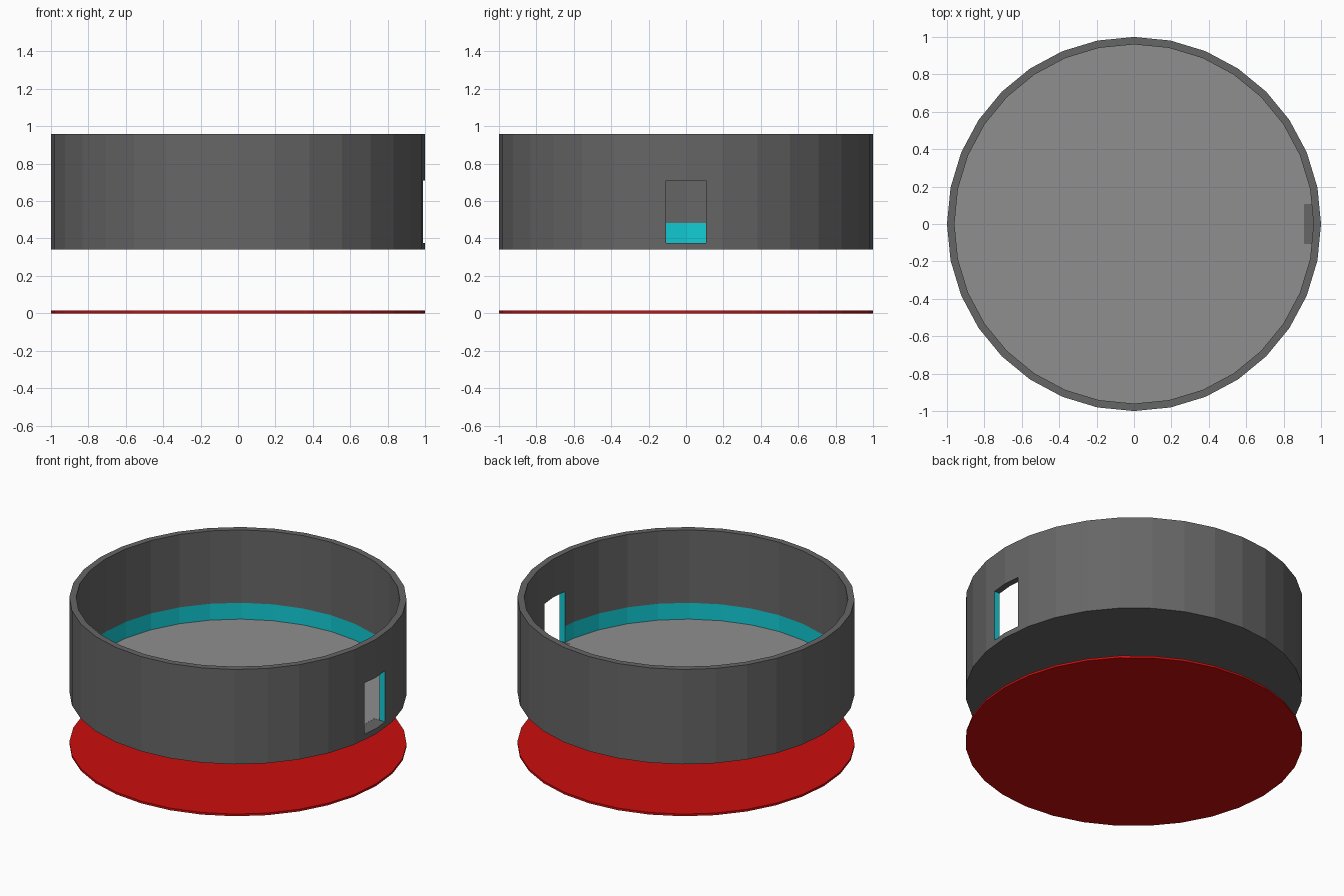
import bpy, bmesh, math

cube = bpy.data.objects.get("Cube")
if cube:
    bpy.data.objects.remove(cube, do_unlink=True)

SIDES = 32
FLOOR, BAND_TOP = 0.376, 0.483


def material(name, r, g, b):
    m = bpy.data.materials.new(name)
    m.use_nodes = True
    m.diffuse_color = (r, g, b, 1)
    m.node_tree.nodes["Principled BSDF"].inputs["Base Color"].default_value = (r, g, b, 1)
    return m


dark_grey = material("dark grey", 0.133, 0.133, 0.133)
light_grey = material("light grey", 0.274, 0.274, 0.274)
teal = material("teal", 0.006, 0.604, 0.665)
red = material("red", 0.604, 0.004, 0.004)


def lathe(name, profile, mats):
    """Turn a (radius, z) profile into a closed faceted solid, capped at both ends."""
    bm = bmesh.new()
    rings = [[bm.verts.new((r * math.cos(a), r * math.sin(a), z))
              for a in (math.tau * i / SIDES for i in range(SIDES))]
             for r, z in profile]
    for lower, upper in zip(rings, rings[1:]):
        for i in range(SIDES):
            j = (i + 1) % SIDES
            bm.faces.new((lower[i], lower[j], upper[j], upper[i]))
    bm.faces.new(rings[0][::-1])
    bm.faces.new(rings[-1])
    bmesh.ops.recalc_face_normals(bm, faces=bm.faces)
    mesh = bpy.data.meshes.new(name)
    bm.to_mesh(mesh)
    bm.free()
    obj = bpy.data.objects.new(name, mesh)
    bpy.context.collection.objects.link(obj)
    for m in mats:
        mesh.materials.append(m)
    return obj


# Floating base disc
lathe("base_disc", [(1, 0), (1, 0.014)], [red])

# Open round tray: outer wall, rim, inner wall with a band line, floor
tray = lathe("tray", [(1, 0.34), (1, 0.96), (0.96, 0.96), (0.96, BAND_TOP), (0.96, FLOOR)],
             [dark_grey, light_grey, teal])

# Window cut through the left wall, just grazing the floor
bpy.ops.mesh.primitive_cube_add(size=1, location=(1.01, 0, 0.5425))
cutter = bpy.context.object
cutter.name = "window_cutter"
cutter.scale = (0.2, 0.214, 0.335)
cutter.hide_render = True
bpy.context.view_layer.update()

cut = tray.modifiers.new("window", 'BOOLEAN')
cut.operation = 'DIFFERENCE'
cut.solver = 'EXACT'
cut.object = cutter
bpy.context.view_layer.objects.active = tray
bpy.ops.object.modifier_apply(modifier=cut.name)
bpy.data.objects.remove(cutter, do_unlink=True)

# Colour the floor, the inner band and the window sides
for f in tray.data.polygons:
    c, n = f.center, f.normal
    inward = n.x * c.x + n.y * c.y < -0.5
    is_floor = n.z > 0.9 and abs(c.z - FLOOR) < 0.0005
    is_band = inward and FLOOR - 0.0005 < c.z < BAND_TOP
    is_jamb = abs(n.y) > 0.99 and c.x > 0.9 and abs(c.y) < 0.12
    f.material_index = 1 if is_floor else 2 if is_band or is_jamb else 0
